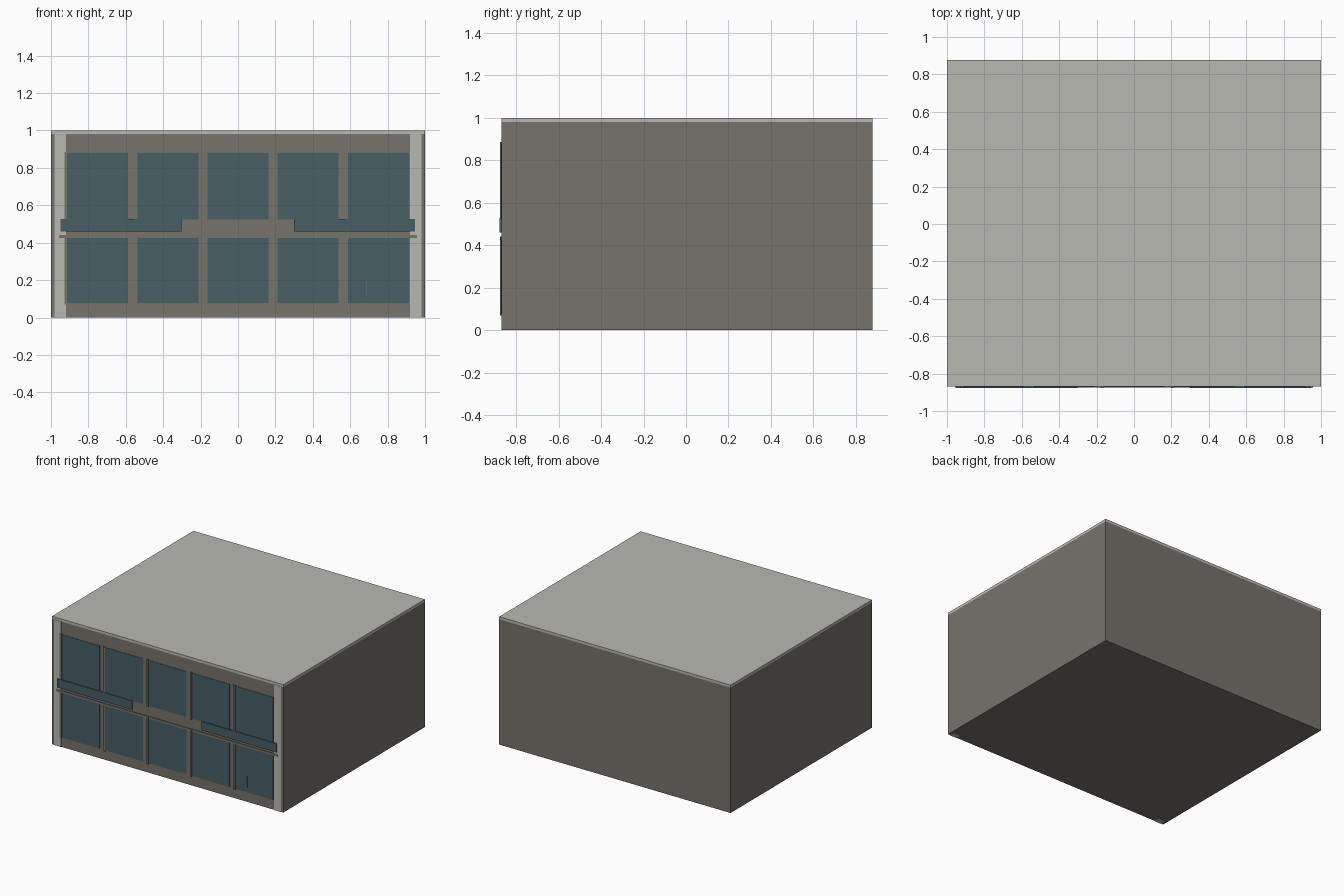
import bpy

if "Cube" in bpy.data.objects:
    bpy.data.objects.remove(bpy.data.objects["Cube"])


def material(name, r, g, b):
    def lin(c):
        c /= 255
        return c / 12.92 if c <= 0.04045 else ((c + 0.055) / 1.055) ** 2.4
    m = bpy.data.materials.new(name)
    m.diffuse_color = (lin(r), lin(g), lin(b), 1)
    m.use_nodes = True
    m.node_tree.nodes["Principled BSDF"].inputs["Base Color"].default_value = m.diffuse_color
    return m


WALL = material("warm grey wall", 119, 115, 108)
LIGHT = material("pale concrete", 184, 185, 178)
GLASS = material("dark teal glass", 70, 94, 101)


def box(name, x, y, z, mat):
    """Box from (min, max) ranges on each axis."""
    bpy.ops.mesh.primitive_cube_add(size=1, location=[(a + b) / 2 for a, b in (x, y, z)])
    ob = bpy.context.object
    ob.name = name
    ob.scale = [b - a for a, b in (x, y, z)]
    bpy.ops.object.transform_apply(location=False, rotation=False, scale=True)
    ob.data.materials.append(mat)
    return ob


FRONT, BACK = -0.868, 0.878

# Main block and roof slab
box("building_body", (-1, 1), (FRONT, BACK), (0.001, 0.98), WALL)
box("roof_slab", (-1, 1), (FRONT, BACK), (0.98, 1.0), LIGHT)

# Pale corner columns set into the front
for side in (-1, 1):
    x = sorted((side * 0.98, side * 0.92))
    box("front_column", x, (FRONT - 0.002, FRONT + 0.04), (0, 0.98), LIGHT)

# Two rows of five windows, each with a thin fin on its left edge
for z0, z1 in ((0.077, 0.435), (0.525, 0.88)):
    for i in range(5):
        cx = -0.75 + 0.375 * i
        box("window", (cx - 0.163, cx + 0.163), (FRONT - 0.003, FRONT + 0.002), (z0, z1), GLASS)
        box("window_fin", (cx - 0.178, cx - 0.163), (FRONT - 0.008, FRONT + 0.002),
            (z0 - 0.008, z1 + 0.006), WALL)

# Floor band between the storeys
box("floor_band", (-0.957, 0.957), (FRONT - 0.005, FRONT + 0.002), (0.425, 0.442), WALL)

# Dark fascia panels left and right
for x in ((-0.95, -0.303), (0.299, 0.947)):
    box("fascia_panel", x, (FRONT - 0.01, FRONT + 0.002), (0.46, 0.528), GLASS)

# Door handle on the lower right pane
box("door_handle", (0.687, 0.691), (FRONT - 0.008, FRONT), (0.11, 0.2), WALL)
